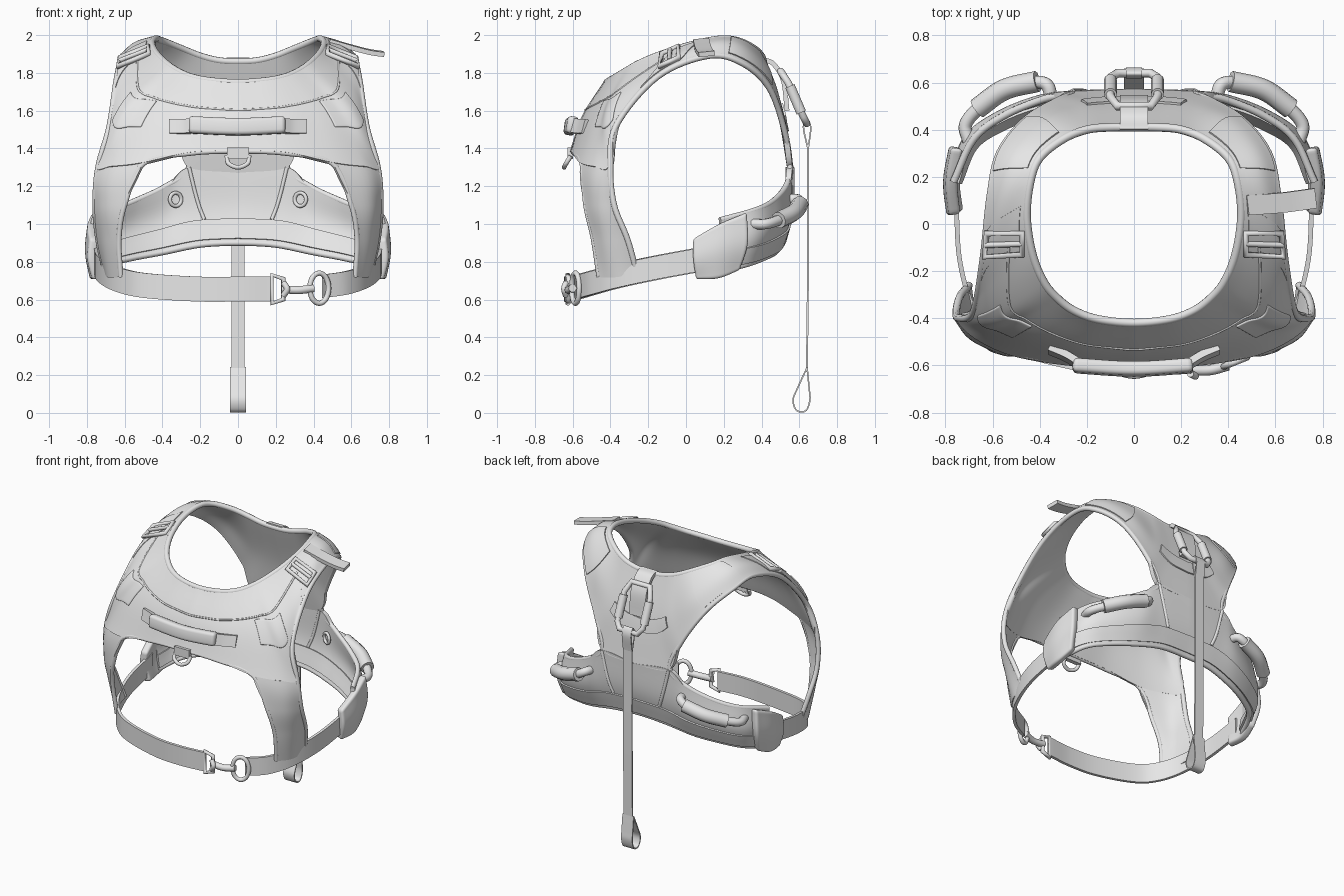
import bpy, math
from mathutils import Vector as V

if "Cube" in bpy.data.objects:
    bpy.data.objects.remove(bpy.data.objects["Cube"])

grey = bpy.data.materials.new("light_grey_fabric")
grey.use_nodes = True
grey.diffuse_color = (0.8, 0.8, 0.8, 1)
grey.node_tree.nodes["Principled BSDF"].inputs["Base Color"].default_value = (0.8, 0.8, 0.8, 1)
CENTRE = V((0, 0.05, 1.2))


def spline(points, t):
    """Point on a smooth curve through the given points."""
    n = len(points)
    i = max(0, min(int(t), n - 2))
    f = t - i
    b, c = points[i], points[i + 1]
    a = points[i - 1] if i > 0 else b * 2 - c
    d = points[i + 2] if i + 2 < n else c * 2 - b
    return b + (c - a) * (f / 2) + (a * 2 - b * 5 + c * 4 - d) * (f * f / 2) \
        + (b * 3 - a - c * 3 + d) * (f ** 3 / 2)


def vecs(*points):
    return [V(p) for p in points]


def surface(*rows):
    return lambda u, v: spline([spline(r, u) for r in rows], v)


def lifted(f, u, v, lift):
    """Surface point pushed outward along the normal."""
    e = 0.02
    p = f(u, v)
    n = (f(u + e, v) - f(u - e, v)).cross(f(u, v + e) - f(u, v - e)).normalized()
    return p + n * (lift if n.dot(p - CENTRE) > 0 else -lift)


def add(name, data):
    ob = bpy.data.objects.new(name, data)
    bpy.context.collection.objects.link(ob)
    data.materials.append(grey)
    return ob


def sheet(name, f, us, vs, thick=0.03, lift=0.0, nu=24, nv=10, mirror=True, bevel=0.0):
    """Cloth panel over a range of a surface."""
    verts = [lifted(f, us[0] + (us[1] - us[0]) * i / nu, vs[0] + (vs[1] - vs[0]) * j / nv, lift)
             for i in range(nu + 1) for j in range(nv + 1)]
    w = nv + 1
    faces = [(i * w + j, i * w + j + 1, i * w + w + j + 1, i * w + w + j)
             for i in range(nu) for j in range(nv)]
    me = bpy.data.meshes.new(name)
    me.from_pydata(verts, [], faces)
    me.polygons.foreach_set("use_smooth", [True] * len(faces))
    ob = add(name, me)
    if mirror:
        ob.modifiers.new("Mirror", "MIRROR").merge_threshold = 0.002
    solid = ob.modifiers.new("Solidify", "SOLIDIFY")
    solid.thickness, solid.offset = thick, 0
    if bevel:
        b = ob.modifiers.new("Bevel", "BEVEL")
        b.width, b.segments = bevel, 3
    ob.modifiers.new("Split", "EDGE_SPLIT").split_angle = math.radians(40)
    return ob


def tube(name, points, r, closed=False, steps=8, mirror=False):
    """Round cord through points; steps=1 keeps the corners."""
    cu = bpy.data.curves.new(name, "CURVE")
    cu.dimensions = "3D"
    cu.bevel_depth, cu.bevel_resolution, cu.use_fill_caps = r, 3, True
    n = len(points)
    pts = points[-2:] + points + points[:3] if closed else points
    start, count = (2, n * steps) if closed else (0, (n - 1) * steps + 1)
    path = [spline(pts, start + k / steps) for k in range(count)]
    for side in ((1, -1) if mirror else (1,)):
        sp = cu.splines.new("POLY")
        sp.points.add(count - 1)
        for q, p in zip(sp.points, path):
            q.co = (p.x * side, p.y, p.z, 1)
        sp.use_cyclic_u = closed
        sp.use_smooth = True
    return add(name, cu)


def strap(name, points, across, thick=0.015, **kw):
    """Flat webbing along points; across is the half-width vector."""
    a = V(across)
    f = surface([p + a for p in points], [p - a for p in points])
    return sheet(name, f, (0, len(points) - 1), (0, 1), thick, nu=8 * len(points), nv=2, **kw)


def flip(points):
    return [V((-p.x, p.y, p.z)) for p in points]


# Vest: neck edge, middle and outer edge, from chest centre over the shoulder to back centre
NECK = vecs((0, -.42, 1.75), (.15, -.405, 1.76), (.25, -.37, 1.78), (.32, -.32, 1.81), (.38, -.25, 1.85),
            (.43, -.13, 1.9), (.455, .03, 1.95), (.44, .18, 1.98), (.4, .28, 1.97), (.3, .36, 1.93),
            (.2, .4, 1.89), (.1, .41, 1.865), (0, .41, 1.86))
MID = vecs((0, -.535, 1.57), (.22, -.52, 1.57), (.4, -.47, 1.58), (.52, -.42, 1.59), (.6, -.39, 1.6),
           (.6, -.26, 1.72), (.58, -.06, 1.87), (.54, .15, 1.95), (.5, .3, 1.92), (.38, .43, 1.8),
           (.24, .485, 1.65), (.12, .5, 1.58), (0, .505, 1.56))
OUT = vecs((0, -.6, 1.385), (.25, -.59, 1.375), (.5, -.55, 1.32), (.66, -.48, 1.3), (.74, -.4, 1.3),
           (.68, -.37, 1.52), (.64, -.15, 1.78), (.61, .12, 1.89), (.57, .3, 1.85), (.46, .44, 1.72),
           (.33, .52, 1.5), (.26, .55, 1.3), (0, .56, 1.27))
vest = surface(NECK, MID, OUT)
sheet("vest_body", vest, (0, 12), (0, 2), nu=96, nv=16)
sheet("chest_side_patch", vest, (2.5, 4.3), (.75, 1.3), .02, .012, bevel=.006)
sheet("shoulder_back_pad", vest, (7.5, 9), (.2, 1.85), .02, .012)
sheet("shoulder_front_pad", vest, (5.6, 6.4), (.2, 1.8), .015, .012)
sheet("back_cross_strap", vest, (10.3, 12), (.95, 1.25), .02, .014)

# Side straps running down from the chest
LEG = [vecs((.6, -.53, 1.1), (.7, -.47, 1.1), (.755, -.38, 1.1)),
       vecs((.63, -.49, .92), (.7, -.42, .92), (.74, -.31, .92)),
       vecs((.62, -.46, .72), (.68, -.37, .72), (.7, -.26, .74))]
sheet("side_strap", surface(MID[2:5], OUT[2:5], *LEG), (0, 2), (1, 4), .022, nu=10, nv=30)

# Back wings wrapping round the ribs
TOP = vecs((0, .56, 1.28), (.26, .55, 1.3), (.38, .53, 1.2), (.55, .46, 1.12), (.68, .36, 1.07), (.765, .18, 1.02))
RIB = vecs((0, .55, 1.08), (.24, .545, 1.07), (.4, .53, 1.02), (.58, .46, .97), (.71, .36, .93), (.77, .18, .89))
LOW = vecs((0, .5, .9), (.2, .5, .89), (.4, .47, .85), (.56, .41, .82), (.68, .33, .79), (.75, .18, .75))
wing = surface(TOP, RIB, LOW)
sheet("back_wing", wing, (0, 5), (0, 2), nu=48, nv=12)
sheet("back_lower_band", wing, (0, 5), (1.3, 1.9), .05, nu=48, nv=4)
tube("back_seam", [lifted(wing, 1 - k * .06, k * .32, .012) for k in range(5)], .012, mirror=True)
tube("inner_back_seam", [lifted(wing, 1 - k * .06, k * .32, -.014) for k in range(5)], .01, mirror=True)

# Piping along the edges
tube("neck_piping", NECK + flip(NECK[1:-1])[::-1], .018, closed=True)
tube("armhole_piping", [r[2] for r in LEG[::-1]] + OUT[4:12] + TOP[2:], .016, mirror=True)
arch = [r[0] for r in LEG[::-1]] + OUT[2:0:-1]
tube("chest_arch_piping", arch + OUT[:1] + flip(arch)[::-1], .014)
tube("wing_lower_piping", flip(LOW[1:])[::-1] + LOW, .016)
seam = [lifted(vest, k * .5, .85 - k * .03, .013) for k in range(13)]
tube("chest_seam", flip(seam[1:])[::-1] + seam, .006)

# Girth strap with side pads
girth = vecs((.755, .12, .82), (.74, -.15, .77), (.68, -.36, .725), (.58, -.49, .69), (.45, -.56, .67))
front = vecs((-.2, -.62, .655), (0, -.635, .655), (.18, -.62, .655))
strap("long_girth_strap", flip(girth) + front, (0, 0, .066), .02, mirror=False)
strap("short_girth_strap", girth, (0, 0, .062), .02, mirror=False)
pad = surface(vecs((.76, .04, .92), (.772, .18, 1.0), (.75, .32, 1.06)),
              vecs((.77, .04, .81), (.785, .18, .86), (.76, .325, .9)),
              vecs((.745, .055, .71), (.76, .17, .715), (.74, .28, .76)))
sheet("side_pad", pad, (0, 2), (0, 2), .05, nu=12, nv=12, bevel=.015)

# Girth buckle, snap hook and ring
tube("buckle_frame", vecs((.18, -.625, .73), (.24, -.62, .71), (.24, -.62, .6), (.18, -.625, .58)),
     .014, closed=True, steps=1)
tube("snap_hook_bar", vecs((.23, -.62, .655), (.32, -.62, .65), (.4, -.6, .66)), .022)
tube("snap_hook_gate", vecs((.24, -.635, .69), (.26, -.645, .655), (.24, -.635, .62)), .016)
tube("girth_ring", [V((.43 + .05 * math.cos(a), -.585 + .02 * math.cos(a), .66 + .08 * math.sin(a)))
                    for a in (k * math.pi / 4 for k in range(8))], .014, closed=True)

# Chest handle and D-ring
grip = strap("chest_handle_grip", vecs((-.26, -.6, 1.525), (0, -.615, 1.515), (.25, -.6, 1.525)),
             (0, .006, .045), .06, mirror=False, bevel=.02)
strap("chest_handle_tab", vecs((.24, -.59, 1.52), (.29, -.56, 1.515), (.36, -.53, 1.515)), (0, .01, .037), .03)
strap("chest_ring_tab", vecs((-.058, -.612, 1.375), (.058, -.612, 1.375)), (0, 0, .03), .03, mirror=False)
tube("chest_d_ring", vecs((-.06, -.61, 1.36), (-.05, -.635, 1.32), (0, -.645, 1.3), (.05, -.635, 1.32),
                          (.06, -.61, 1.36)), .012)

# Shoulder buckles and the loose strap end
tube("shoulder_buckle", vecs((.475, -.04, 1.94), (.625, -.04, 1.88), (.635, -.14, 1.835), (.475, -.13, 1.9)),
     .015, closed=True, steps=1, mirror=True)
tube("shoulder_buckle_bar", vecs((.475, -.085, 1.925), (.63, -.09, 1.865)), .012, mirror=True)
strap("loose_strap_end", vecs((.48, .08, 1.97), (.62, .09, 1.93), (.7, .1, 1.91), (.77, .11, 1.9)),
      (-.005, .042, .004), .025, mirror=False)

# Wing handles with rivets
tube("wing_handle_cord", vecs((.35, .53, 1.13), (.37, .59, 1.13), (.43, .6, 1.1), (.55, .57, 1.06), (.66, .49, 1.02),
                              (.715, .42, 1.0), (.7, .35, 1.0)), .028, mirror=True)
tube("wing_handle_grip", vecs((.41, .605, 1.105), (.55, .57, 1.06), (.665, .49, 1.02)), .045, mirror=True)
tube("handle_rivet", [V((.33 + .03 * math.cos(a), .515 - .015 * math.cos(a), 1.13 + .035 * math.sin(a)))
                      for a in (k * math.pi / 4 for k in range(8))], .01, closed=True, mirror=True)

# Back tab, link and hanging leash
strap("back_tab", vecs((0, .4, 1.87), (0, .46, 1.85), (0, .515, 1.76), (0, .535, 1.6)), (.06, 0, 0), .025, mirror=False)
link = vecs((-.07, .5, 1.81), (.07, .5, 1.81), (.1, .54, 1.75), (.1, .62, 1.57),
            (.07, .64, 1.53), (-.07, .64, 1.53), (-.1, .62, 1.57), (-.1, .54, 1.75))
tube("leash_link", link, .019, closed=True, steps=1)
tube("leash_link_sleeve", vecs((.1, .55, 1.73), (.1, .61, 1.59)), .028, mirror=True)
strap("leash_top_loop", vecs((0, .645, 1.4), (0, .622, 1.51), (0, .638, 1.558), (0, .66, 1.51), (0, .647, 1.4)),
      (.035, 0, 0), .008, mirror=False)
strap("leash", vecs((0, .646, 1.41), (0, .646, .8), (0, .64, .22)), (.034, 0, 0), .01, mirror=False)
strap("leash_hand_loop", vecs((0, .641, .24), (0, .59, .13), (0, .567, .07), (0, .58, .02), (0, .61, .005),
                              (0, .64, .018), (0, .656, .07), (0, .652, .13), (0, .641, .24)),
      (.043, 0, 0), .008, mirror=False)
